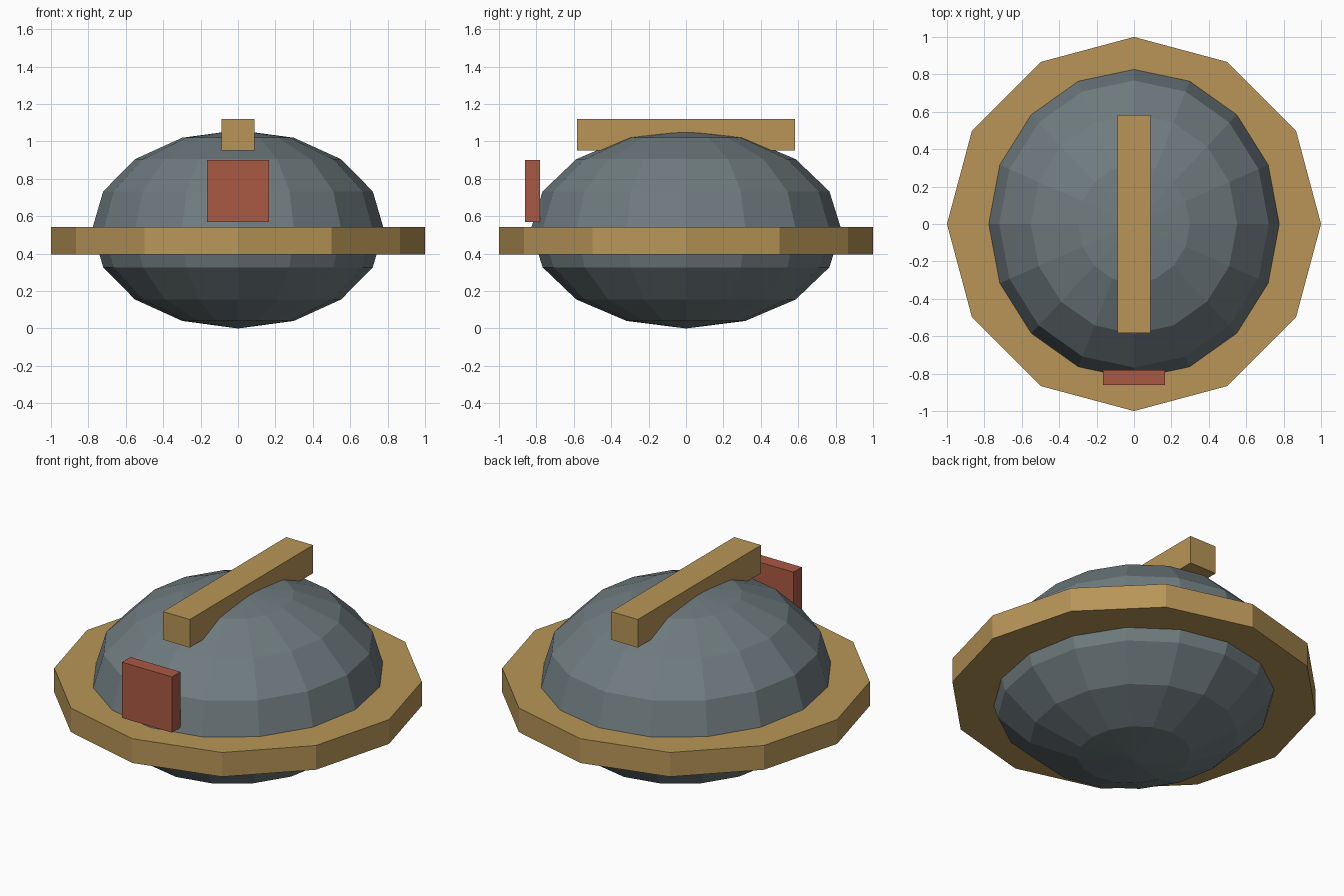
import bpy

if "Cube" in bpy.data.objects:
    bpy.data.objects.remove(bpy.data.objects["Cube"])


def material(name, rgb):
    mat = bpy.data.materials.new(name)
    mat.diffuse_color = (*rgb, 1.0)
    mat.use_nodes = True
    mat.node_tree.nodes["Principled BSDF"].inputs["Base Color"].default_value = mat.diffuse_color
    return mat


slate = material("slate", (0.16, 0.20, 0.215))
brass = material("brass", (0.48, 0.30, 0.095))
red = material("red", (0.40, 0.10, 0.055))


def finish(name, mat, scale=(1, 1, 1)):
    obj = bpy.context.object
    obj.name = name
    obj.scale = scale
    obj.data.materials.append(mat)
    bpy.ops.object.transform_apply(location=False, rotation=False, scale=True)
    return obj


def box(name, size, center, mat):
    bpy.ops.mesh.primitive_cube_add(size=1, location=center)
    return finish(name, mat, size)


# Squashed, faceted body
bpy.ops.mesh.primitive_uv_sphere_add(segments=16, ring_count=8, radius=1,
                                     location=(0, 0, 0.53))
finish("body", slate, (0.78, 0.83, 0.53))

# Twelve-sided rim around the body
bpy.ops.mesh.primitive_cylinder_add(vertices=12, radius=1, depth=0.145,
                                    location=(0, 0, 0.469))
finish("rim", brass)

# Ridge bar across the top, front to back
box("top_bar", (0.178, 1.166, 0.168), (0, 0, 1.035), brass)

# Plate on the front
box("front_plate", (0.33, 0.08, 0.333), (0, -0.82, 0.735), red)
